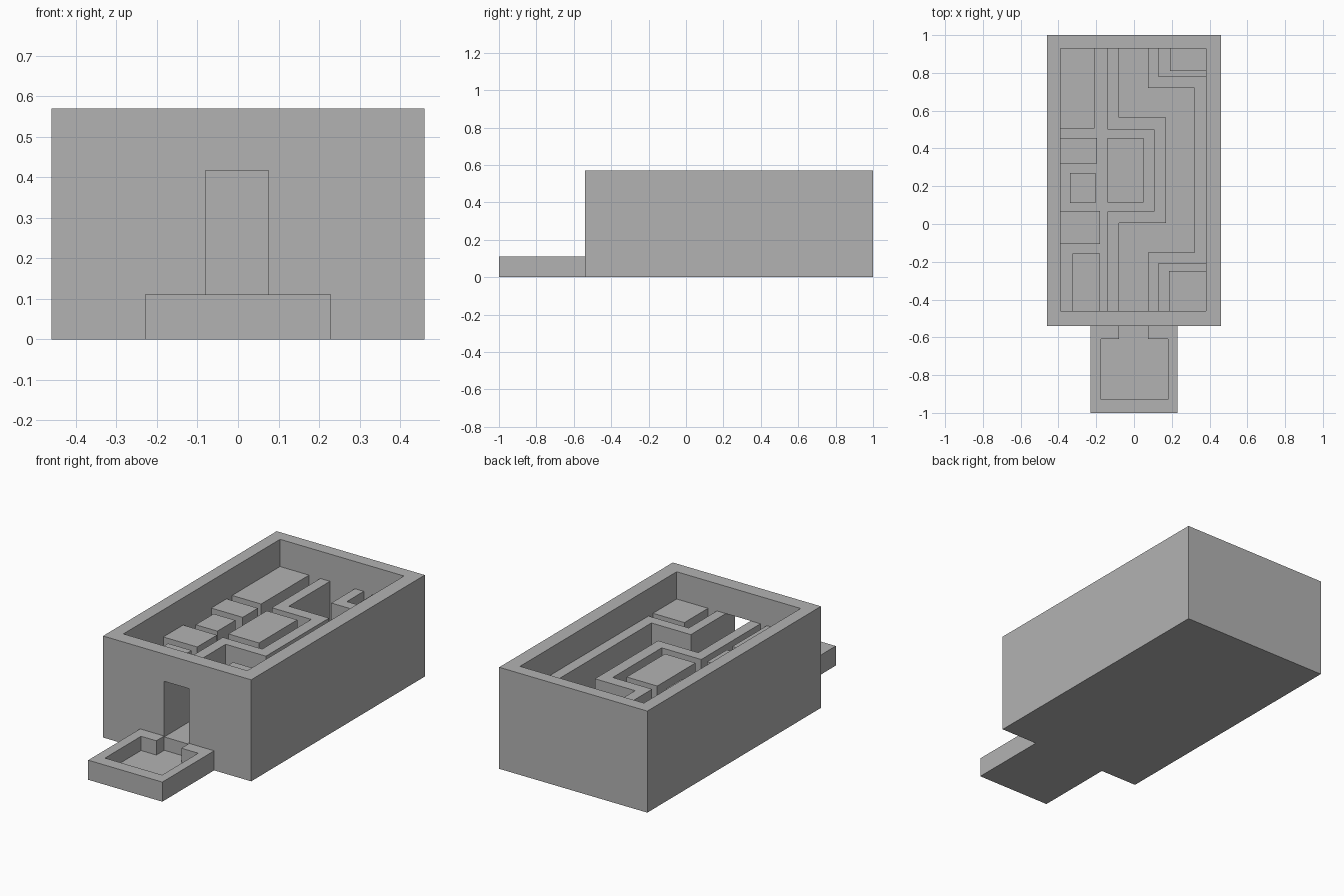
import bpy
import bmesh

cube = bpy.data.objects.get("Cube")
if cube:
    bpy.data.objects.remove(cube, do_unlink=True)

FLOOR, WALL_TOP, HOUSE_TOP, ANNEX_TOP = 0.105, 0.417, 0.57, 0.11

grey = bpy.data.materials.new("plain grey")
grey.use_nodes = True
grey.diffuse_color = (0.45, 0.45, 0.45, 1)
grey.node_tree.nodes["Principled BSDF"].inputs["Base Color"].default_value = grey.diffuse_color


def prism(name, outline, z0, z1):
    """Extrude a flat outline from z0 up to z1."""
    bm = bmesh.new()
    face = bm.faces.new([bm.verts.new((x, y, z0)) for x, y in outline])
    top = bmesh.ops.extrude_face_region(bm, geom=[face])["geom"]
    verts = [v for v in top if isinstance(v, bmesh.types.BMVert)]
    bmesh.ops.translate(bm, verts=verts, vec=(0, 0, z1 - z0))
    bmesh.ops.recalc_face_normals(bm, faces=bm.faces)
    mesh = bpy.data.meshes.new(name)
    bm.to_mesh(mesh)
    bm.free()
    mesh.materials.append(grey)
    obj = bpy.data.objects.new(name, mesh)
    bpy.context.collection.objects.link(obj)
    return obj


def box(name, x0, x1, y0, y1, z0, z1):
    return prism(name, [(x0, y0), (x1, y0), (x1, y1), (x0, y1)], z0, z1)


def combine(target, tool, operation):
    """Apply a boolean and remove the helper."""
    tool.hide_render = True
    mod = target.modifiers.new("boolean", "BOOLEAN")
    mod.operation, mod.solver, mod.object = operation, "EXACT", tool
    bpy.context.view_layer.objects.active = target
    bpy.ops.object.modifier_apply(modifier=mod.name)
    bpy.data.objects.remove(tool, do_unlink=True)


# Outer shell with the low porch in front
shell = box("outer_shell", -0.46, 0.46, -0.54, 1.0, 0, HOUSE_TOP)
combine(shell, box("porch", -0.23, 0.23, -1.0, -0.5, 0, ANNEX_TOP), "UNION")

# Hollow room, doorway, porch basin and its entry gap
cutters = [
    ("room_cutter", -0.39, 0.38, -0.46, 0.93, FLOOR, 0.7),
    ("door_cutter", -0.08, 0.075, -0.56, -0.44, FLOOR, WALL_TOP),
    ("basin_cutter", -0.175, 0.18, -0.93, -0.61, 0.03, 0.3),
    ("gap_cutter", -0.08, 0.075, -0.65, -0.54, 0.03, 0.3),
]
for cutter in cutters:
    combine(shell, box(*cutter), "DIFFERENCE")

# Winding walls on either side of the corridor
prism("left_corridor_wall", [
    (-0.14, 0.93), (-0.14, 0.50), (0.105, 0.50), (0.105, 0.065),
    (-0.14, 0.065), (-0.14, -0.46), (-0.08, -0.46), (-0.08, 0.005),
    (0.17, 0.005), (0.17, 0.565), (-0.08, 0.565), (-0.08, 0.93)], FLOOR, WALL_TOP)
prism("right_corridor_wall", [
    (0.075, 0.93), (0.075, 0.72), (0.32, 0.72), (0.32, -0.15),
    (0.075, -0.15), (0.075, -0.46), (0.13, -0.46), (0.13, -0.21),
    (0.38, -0.21), (0.38, 0.78), (0.13, 0.78), (0.13, 0.93)], FLOOR, WALL_TOP)

# Solid blocks filling the rooms
blocks = {
    "back_left_block": (-0.39, -0.21, 0.505, 0.93),
    "upper_side_block": (-0.39, -0.195, 0.32, 0.455),
    "small_side_block": (-0.34, -0.205, 0.11, 0.27),
    "lower_side_block": (-0.39, -0.18, -0.105, 0.07),
    "front_side_block": (-0.325, -0.18, -0.46, -0.155),
    "centre_block": (-0.14, 0.05, 0.115, 0.455),
    "back_corner_block": (0.19, 0.38, 0.81, 0.93),
    "front_corner_block": (0.185, 0.38, -0.46, -0.25),
}
for name, extent in blocks.items():
    box(name, *extent, FLOOR, WALL_TOP)
